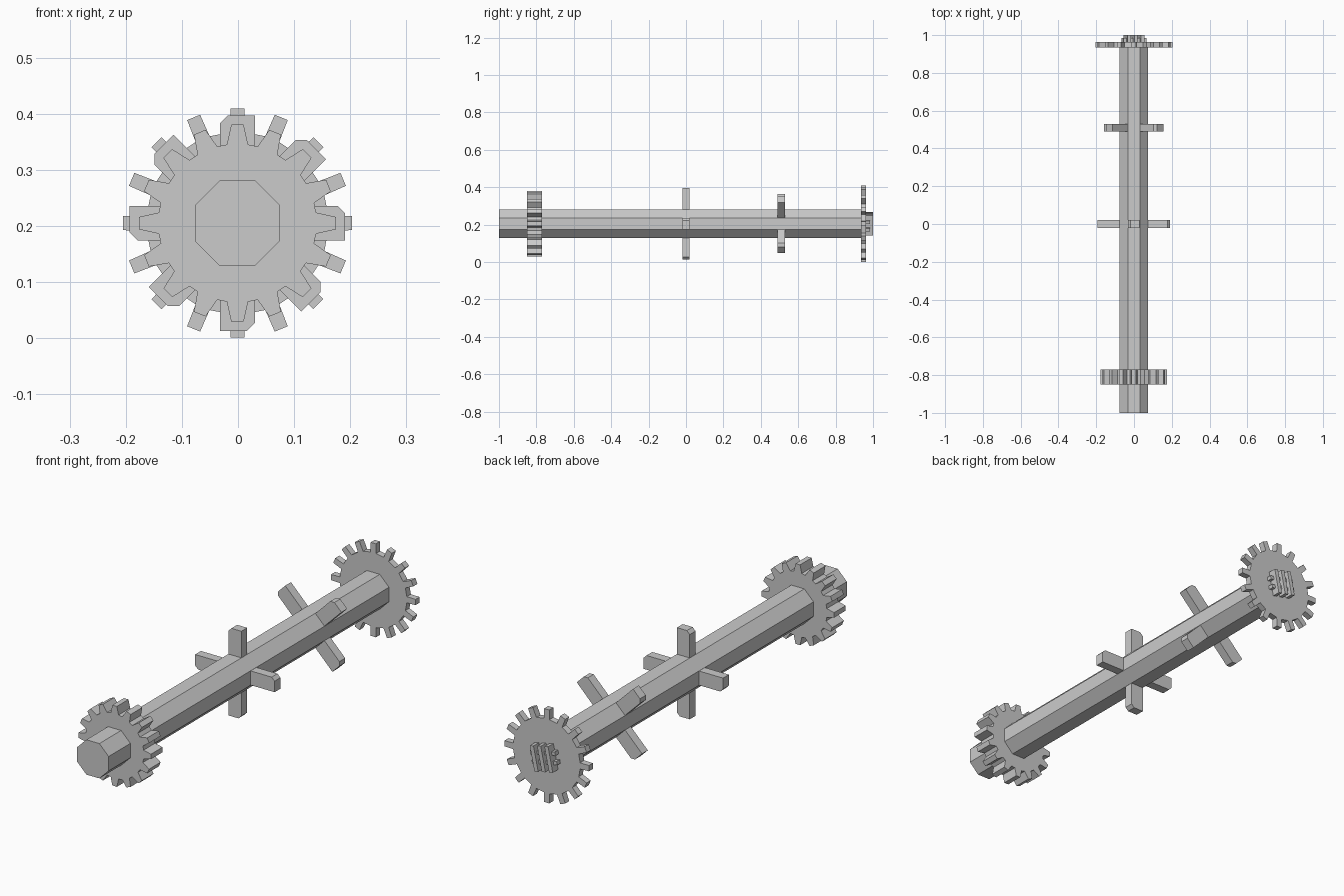
import bpy, bmesh, math
from mathutils import Matrix

if "Cube" in bpy.data.objects:
    bpy.data.objects.remove(bpy.data.objects["Cube"])

CZ = 0.205   # height of the shaft axis
CX = -0.001


def prism(name, outline, y0, y1, angle=0.0):
    """Extrude an (x, z) outline around the axis from y0 to y1."""
    bm = bmesh.new()
    f = bm.faces.new([bm.verts.new((x, y0, z)) for x, z in outline])
    ext = bmesh.ops.extrude_face_region(bm, geom=[f])
    for v in ext["geom"]:
        if isinstance(v, bmesh.types.BMVert):
            v.co.y = y1
    bmesh.ops.recalc_face_normals(bm, faces=bm.faces)
    bm.transform(Matrix.Translation((CX, 0, CZ)) @ Matrix.Rotation(angle, 4, 'Y'))
    me = bpy.data.meshes.new(name)
    bm.to_mesh(me)
    bm.free()
    ob = bpy.data.objects.new(name, me)
    bpy.context.collection.objects.link(ob)
    return ob


def gear_outline(teeth, root, tip, root_half, tip_half):
    tooth = [(-root_half, root), (-tip_half, tip), (tip_half, tip), (root_half, root)]
    pts = []
    for i in range(teeth):
        a = -2 * math.pi * i / teeth
        c, s = math.cos(a), math.sin(a)
        pts += [(x * c - z * s, x * s + z * c) for x, z in tooth]
    return pts


def bar(cx, cz, hx, hz):
    return [(cx - hx, cz - hz), (cx + hx, cz - hz), (cx + hx, cz + hz), (cx - hx, cz + hz)]


# Octagonal shaft
octagon = [(0.0823 * math.cos(math.radians(22.5 + 45 * i)),
            0.0823 * math.sin(math.radians(22.5 + 45 * i))) for i in range(8)]
prism("shaft", octagon, -1.0, 0.945)

# Front and rear gears
prism("front_gear", gear_outline(16, 0.14, 0.1755, 0.019, 0.011), -0.85, -0.77)
prism("rear_gear", gear_outline(16, 0.162, 0.204, 0.0135, 0.0125), 0.935, 0.963)

# Paddles: one upright cross and one diagonal cross, one corner cut on each tip
paddle = [(-0.031, 0.05), (0.031, 0.05), (0.031, 0.192), (-0.017, 0.192), (-0.031, 0.178)]
for i in range(4):
    prism(f"middle_paddle_{i + 1}", paddle, -0.02, 0.02, math.radians(90 * i))
    prism(f"diagonal_paddle_{i + 1}", paddle, 0.49, 0.53, math.radians(90 * i + 45))

# Lattice of crossed bars on the rear end
tilt = math.radians(12)
for i, x in enumerate((-0.036, 0, 0.036)):
    prism(f"lattice_upright_{i + 1}", bar(x, 0, 0.009, 0.055), 0.955, 1.0, tilt)
for i, z in enumerate((-0.02, 0.02)):
    prism(f"lattice_crossbar_{i + 1}", bar(0, z, 0.062, 0.008), 0.955, 0.985, tilt)
